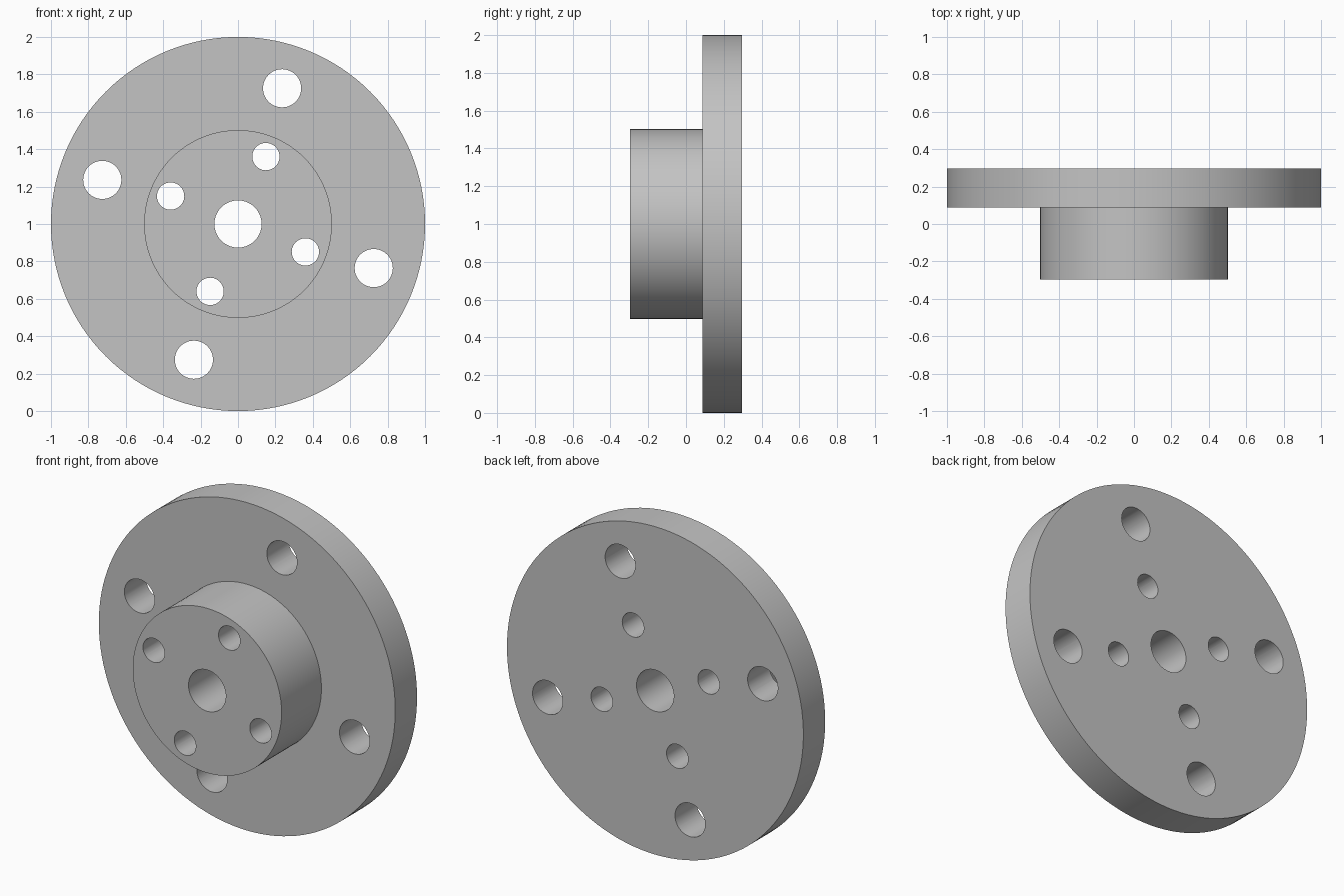
import bpy, bmesh
from math import cos, sin, radians, pi
from mathutils import Matrix, Vector

if "Cube" in bpy.data.objects:
    bpy.data.objects.remove(bpy.data.objects["Cube"], do_unlink=True)

FRONT, STEP, BACK = -0.297, 0.087, 0.297
CENTRE = Vector((0, 0, 1))

steel = bpy.data.materials.new("grey_metal")
steel.use_nodes = True
grey = (0.55, 0.55, 0.55, 1)
steel.diffuse_color = grey
steel.node_tree.nodes["Principled BSDF"].inputs["Base Color"].default_value = grey


def make_object(name, bm):
    bmesh.ops.recalc_face_normals(bm, faces=bm.faces)
    mesh = bpy.data.meshes.new(name)
    bm.to_mesh(mesh)
    bm.free()
    mesh.materials.append(steel)
    obj = bpy.data.objects.new(name, mesh)
    bpy.context.collection.objects.link(obj)
    return obj


# Stepped body with centre bore, turned from a closed profile (radius, y)
profile = [(0.126, FRONT), (0.502, FRONT), (0.502, STEP),
           (1, STEP), (1, BACK), (0.126, BACK)]
bm = bmesh.new()
ring = [bm.verts.new((r, y, 1)) for r, y in profile]
edges = [bm.edges.new((a, b)) for a, b in zip(ring, ring[1:] + ring[:1])]
bmesh.ops.spin(bm, geom=ring + edges, cent=CENTRE, axis=(0, 1, 0),
               angle=2 * pi, steps=128, use_merge=True)
bmesh.ops.remove_doubles(bm, verts=bm.verts, dist=1e-5)
flange = make_object("stepped_flange", bm)

# Two bolt circles: circle radius, start angle, hole radius
bm = bmesh.new()
for circle, start, radius in ((0.763, 72, 0.102), (0.39, 67.5, 0.073)):
    for i in range(4):
        a = radians(start + 90 * i)
        place = Matrix.Translation(CENTRE + circle * Vector((cos(a), 0, sin(a))))
        bmesh.ops.create_cone(bm, cap_ends=True, segments=48, depth=1,
                              radius1=radius, radius2=radius,
                              matrix=place @ Matrix.Rotation(pi / 2, 4, "X"))
cutter = make_object("bolt_hole_cutter", bm)
cutter.hide_render = True

# Cut the bolt holes through the body
cut = flange.modifiers.new("bolt_holes", "BOOLEAN")
cut.operation = "DIFFERENCE"
cut.solver = "EXACT"
cut.object = cutter
bpy.ops.object.select_all(action="DESELECT")
flange.select_set(True)
bpy.context.view_layer.objects.active = flange
bpy.ops.object.modifier_apply(modifier=cut.name)
bpy.data.objects.remove(cutter, do_unlink=True)

bpy.ops.object.shade_smooth_by_angle(angle=radians(30))
